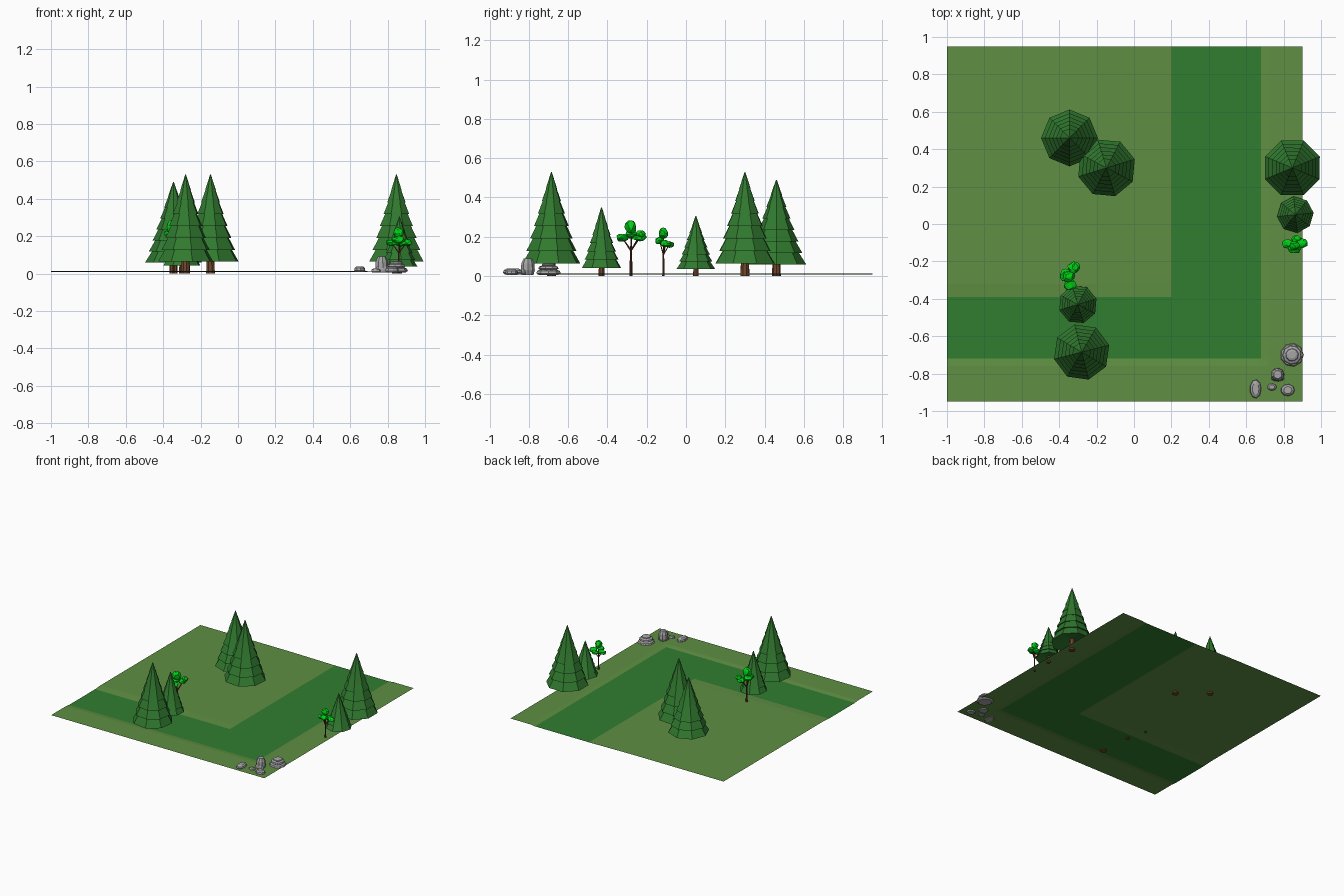
import bpy, bmesh, math, random
from mathutils import Matrix, Vector

if "Cube" in bpy.data.objects:
    bpy.data.objects.remove(bpy.data.objects["Cube"])

random.seed(4)


def material(name, rgb):
    m = bpy.data.materials.new(name)
    m.diffuse_color = (*rgb, 1)
    m.use_nodes = True
    m.node_tree.nodes["Principled BSDF"].inputs["Base Color"].default_value = m.diffuse_color
    return m


GRASS = material("grass green", (0.115, 0.275, 0.056))
PATH = material("path green", (0.03, 0.205, 0.028))
NEEDLE = material("needle green", (0.03, 0.19, 0.028))
LEAF = material("bright leaf green", (0.0, 0.62, 0.008))
BARK = material("bark brown", (0.17, 0.062, 0.025))
DARK_BARK = material("dark bark", (0.11, 0.035, 0.016))
STONE = material("stone grey", (0.38, 0.38, 0.38))


def finish(bm, name, mats, recalc=True):
    if recalc:
        bmesh.ops.recalc_face_normals(bm, faces=bm.faces)
    me = bpy.data.meshes.new(name)
    bm.to_mesh(me)
    bm.free()
    for m in mats:
        me.materials.append(m)
    ob = bpy.data.objects.new(name, me)
    bpy.context.collection.objects.link(ob)
    return ob


def lathe(bm, profile, sides, center, turn=0.0, sx=1.0, sy=1.0, mat=0):
    """Revolve (radius, z) points around a vertical axis and cap both ends."""
    rings = []
    for r, z in profile:
        rings.append([bm.verts.new((center[0] + sx * r * math.cos(turn + math.tau * k / sides),
                                    center[1] + sy * r * math.sin(turn + math.tau * k / sides), z))
                      for k in range(sides)])
    faces = [bm.faces.new(rings[0][::-1]), bm.faces.new(rings[-1])]
    for a, b in zip(rings, rings[1:]):
        for k in range(sides):
            j = (k + 1) % sides
            faces.append(bm.faces.new((a[k], a[j], b[j], b[k])))
    for f in faces:
        f.material_index = mat


# ground sheet with an L-shaped path set slightly lower
xs = [-1, -0.6, -0.2, 0.2, 0.44, 0.68, 0.72, 0.9]
ys = [-0.95, -0.76, -0.72, -0.55, -0.39, -0.32, 0.0, 0.3, 0.6, 0.95]


def on_path(x, y):
    return (0.19 < x < 0.69 and y > -0.73) or (x < 0.69 and -0.73 < y < -0.38)


bm = bmesh.new()
grid = [[bm.verts.new((x, y, 0.008 if on_path(x, y) else 0.013)) for y in ys] for x in xs]
for i in range(len(xs) - 1):
    for j in range(len(ys) - 1):
        f = bm.faces.new((grid[i][j], grid[i + 1][j], grid[i + 1][j + 1], grid[i][j + 1]))
        c = f.calc_center_median()
        in_leg = 0.2 < c.x < 0.68 and c.y > -0.72
        in_foot = c.x < 0.68 and -0.72 < c.y < -0.39
        f.material_index = int(in_leg or in_foot)
finish(bm, "ground", [GRASS, PATH], False)


# conifers: stacked flaring tiers on a short trunk
def conifer(x, y, height, radius, turn, tiers=7):
    z0 = 0.12 * height
    step = (height - z0) / (tiers + 0.35)
    profile = [(0.02 * height, z0 + 0.5 * step)]
    for i in range(tiers):
        rim = radius * (1 - i / (tiers + 0.3)) ** 0.95
        above = radius * (1 - (i + 1) / (tiers + 0.3)) ** 0.95
        z = z0 + i * step
        profile += [(rim, z), (above * 0.84, z + step * 1.12)]
    profile[-1] = (0.002, height)
    bm = bmesh.new()
    lathe(bm, profile, 8, (x, y), turn)
    finish(bm, "conifer_foliage", [NEEDLE])
    bm = bmesh.new()
    t = 0.046 * height
    lathe(bm, [(t, 0.0), (t * 0.8, z0 + step)], 8, (x, y), turn)
    finish(bm, "conifer_trunk", [BARK])


for x, y, h, r, turn in [(-0.28, -0.685, 0.53, 0.152, 0.25), (-0.30, -0.43, 0.35, 0.104, 0.3),
                         (-0.147, 0.30, 0.53, 0.158, 0.3), (-0.345, 0.46, 0.49, 0.152, 0.0),
                         (0.847, 0.30, 0.53, 0.158, 0.39), (0.863, 0.05, 0.305, 0.098, 0.1)]:
    conifer(x, y, h, r, turn)


# tapered limb between two points
def limb(bm, p, q, r0, r1):
    p, q = Vector(p), Vector(q)
    d = q - p
    m = Matrix.Translation((p + q) / 2) @ d.to_track_quat('Z', 'Y').to_matrix().to_4x4()
    bmesh.ops.create_cone(bm, cap_ends=True, segments=6, radius1=r0, radius2=r1,
                          depth=d.length, matrix=m)


# small leafy trees: forked trunk with lumpy flattened clumps
def leafy_tree(x, y, fork, trunk_r, clumps):
    base = Vector((x, y, 0))
    top = base + Vector((0, 0, fork))
    bm = bmesh.new()
    limb(bm, base, top, trunk_r, trunk_r * 0.65)
    for dx, dy, z, *_ in clumps:
        limb(bm, top, (x + dx, y + dy, z), trunk_r * 0.6, trunk_r * 0.3)
    finish(bm, "leafy_trunk", [DARK_BARK])
    bm = bmesh.new()
    for dx, dy, z, rx, ry, rz in clumps:
        m = Matrix.Translation((x + dx, y + dy, z)) @ Matrix.Diagonal((rx, ry, rz, 1))
        new = bmesh.ops.create_icosphere(bm, subdivisions=2, radius=1, matrix=m)["verts"]
        c = Vector((x + dx, y + dy, z))
        for v in new:
            v.co = c + (v.co - c) * random.uniform(0.78, 1.1)
    finish(bm, "leafy_crown", [LEAF])


leafy_tree(-0.345, -0.28, 0.13, 0.008,
           [(-0.005, 0.0, 0.248, 0.034, 0.032, 0.04), (0.005, -0.045, 0.195, 0.036, 0.034, 0.02),
            (0.02, 0.045, 0.195, 0.03, 0.036, 0.02), (-0.02, 0.005, 0.212, 0.032, 0.036, 0.022),
            (0.035, 0.05, 0.215, 0.022, 0.026, 0.02)])
leafy_tree(0.86, -0.115, 0.11, 0.006,
           [(0.0, 0.0, 0.218, 0.032, 0.025, 0.028), (-0.038, 0.01, 0.165, 0.033, 0.026, 0.018),
            (0.04, 0.012, 0.165, 0.033, 0.026, 0.018), (0.0, -0.02, 0.18, 0.036, 0.024, 0.02),
            (0.01, 0.03, 0.16, 0.03, 0.025, 0.016)])


# stones: chamfered pebble stacks, each layer = radius, bottom, top
def rock(name, x, y, sx, sy, layers, sides=9):
    bm = bmesh.new()
    for i, (r, a, b) in enumerate(layers):
        h = b - a
        lathe(bm, [(r * 0.8, a), (r, a + 0.3 * h), (r * 0.93, a + 0.7 * h), (r * 0.6, b)],
              sides, (x, y), 0.4 * i, sx, sy)
    finish(bm, name, [STONE])


rock("layered_rock", 0.845, -0.70, 1.0, 1.0,
     [(0.063, 0.005, 0.035), (0.052, 0.03, 0.055), (0.035, 0.05, 0.067)])
rock("upright_rock", 0.768, -0.805, 1.0, 1.0, [(0.036, 0.005, 0.09)])
rock("upright_rock_foot", 0.768, -0.825, 1.1, 0.5, [(0.033, 0.005, 0.04)])
rock("oval_rock", 0.65, -0.882, 0.6, 1.0, [(0.051, 0.008, 0.038)])
rock("small_rock", 0.737, -0.872, 1.25, 0.9, [(0.021, 0.006, 0.027)])
rock("corner_rock", 0.822, -0.888, 1.1, 0.95, [(0.034, 0.005, 0.036)])
